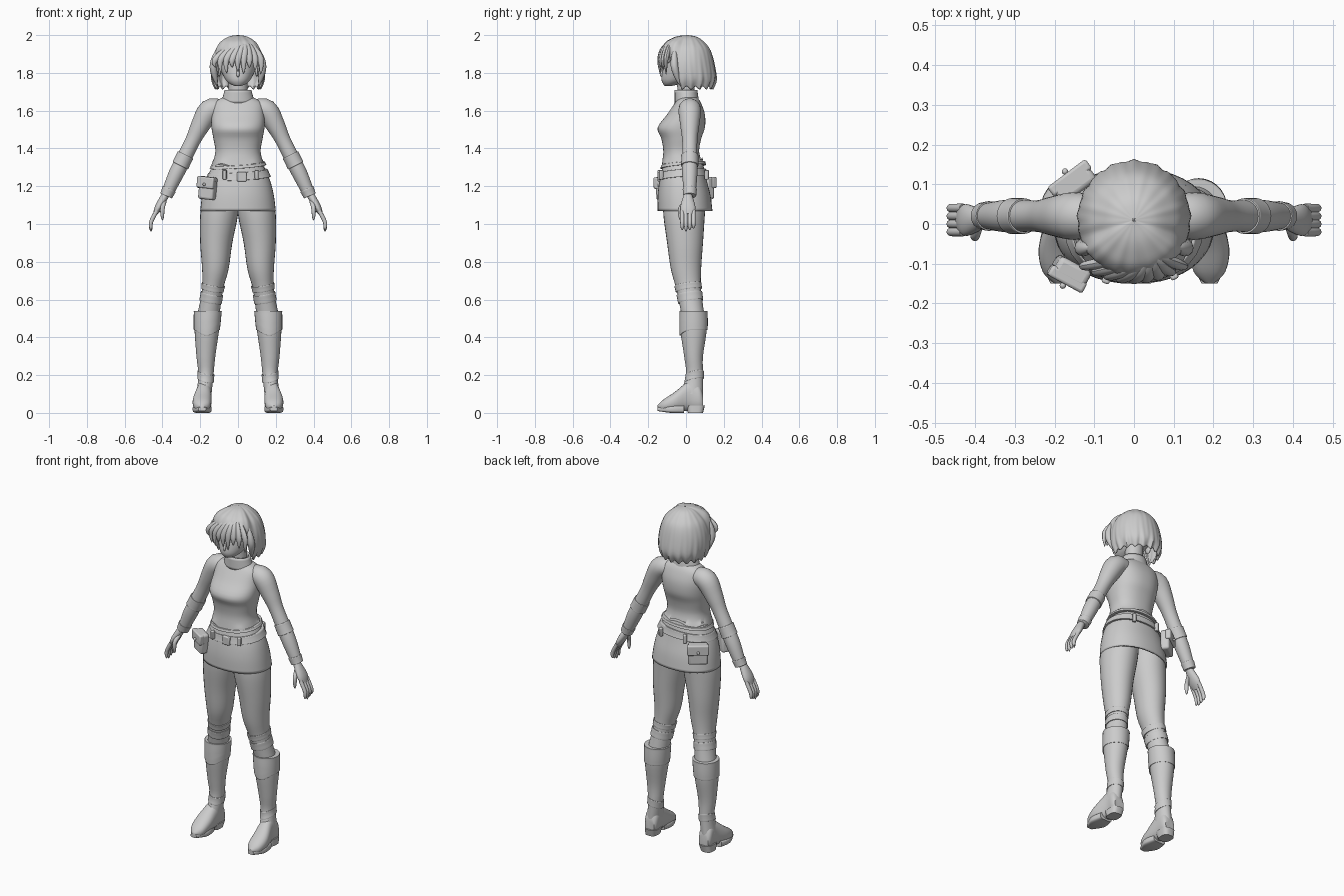
import bpy, bmesh, math
from mathutils import Vector

if "Cube" in bpy.data.objects:
    bpy.data.objects.remove(bpy.data.objects["Cube"], do_unlink=True)

grey = bpy.data.materials.new("plain grey")
grey.use_nodes = True
grey.diffuse_color = (0.6, 0.6, 0.6, 1)
grey.node_tree.nodes["Principled BSDF"].inputs["Base Color"].default_value = grey.diffuse_color


def smooth_rows(rows, steps):
    """Catmull-Rom interpolation through rows of numbers."""
    result = []
    last = len(rows) - 1
    for i in range(last):
        before, here, after, beyond = rows[max(i - 1, 0)], rows[i], rows[i + 1], rows[min(i + 2, last)]
        for step in range(steps):
            t = step / steps
            result.append([
                q + t * (r - p + t * (2 * p - 5 * q + 4 * r - s + t * (3 * (q - r) + s - p))) / 2
                for p, q, r, s in zip(before, here, after, beyond)])
    return result + [list(rows[last])]


def loft(name, rows, frame="level", side=1, sides=28, power=2, caps=True, warp=None):
    """Skin elliptical rings given as (x, y, z, radius_u, radius_v)."""
    bm = bmesh.new()
    rows = smooth_rows(rows, 4)
    last = len(rows) - 1
    rings = []
    for i, (x, y, z, radius_u, radius_v) in enumerate(rows):
        u, v = Vector((1, 0, 0)), Vector((0, 1, 0))
        if frame == "lengthwise":
            v = Vector((0, 0, 1))
        elif frame == "path":
            tangent = Vector(rows[min(i + 1, last)][:3]) - Vector(rows[max(i - 1, 0)][:3])
            u = v.cross(tangent).normalized()
            v = tangent.cross(u).normalized()
        ring = []
        for k in range(sides):
            angle = math.tau * k / sides
            c, s = math.cos(angle), math.sin(angle)
            point = Vector((x, y, z))
            point += u * radius_u * math.copysign(abs(c) ** (2 / power), c)
            point += v * radius_v * math.copysign(abs(s) ** (2 / power), s)
            if warp:
                point = warp(point, angle)
            point.x *= side
            ring.append(bm.verts.new(point))
        rings.append(ring)
    for lower, upper in zip(rings, rings[1:]):
        for k in range(sides):
            j = (k + 1) % sides
            bm.faces.new((lower[k], lower[j], upper[j], upper[k]))
    if caps:
        bm.faces.new(rings[0])
        bm.faces.new(rings[-1])
    bmesh.ops.recalc_face_normals(bm, faces=bm.faces)
    mesh = bpy.data.meshes.new(name)
    bm.to_mesh(mesh)
    bm.free()
    obj = bpy.data.objects.new(name, mesh)
    bpy.context.collection.objects.link(obj)
    dress(obj)
    return obj


def dress(obj):
    obj.data.materials.append(grey)
    bpy.ops.object.select_all(action='DESELECT')
    obj.select_set(True)
    bpy.context.view_layer.objects.active = obj
    bpy.ops.object.shade_smooth_by_angle(angle=math.radians(40))


def body(spans):
    """Rows centred on x from (z, half_width, y_front, y_back)."""
    return [(0, (front + back) / 2, z, width, (back - front) / 2) for z, width, front, back in spans]


def limb(spans):
    """Rows from (z, x_inner, x_outer, y_front, y_back)."""
    return [((inner + outer) / 2, (front + back) / 2, z, (outer - inner) / 2, (back - front) / 2)
            for z, inner, outer, front, back in spans]


def wrap(name, parent, start, stop, grow, **options):
    """Raised band around part of another loft, start and stop in eighths of a row."""
    span = smooth_rows(parent, 8)[start:stop]
    raised = [row[:3] + [row[3] + grow, row[4] + grow] for row in span]
    loft(name, [span[0]] + raised + [span[-1]], **options)


def tube(name, points, radius, flat=1, side=1, pointed=False):
    """Tapered tube for fingers and locks of hair."""
    rows = []
    for i, point in enumerate(smooth_rows(points, 3)):
        t = i / (3 * len(points) - 3)
        size = radius * (math.sin(math.pi * (.1 + .88 * t)) if pointed else 1 - .8 * t ** 5)
        rows.append((*point, size, size * flat))
    loft(name, rows, "path", side, 12)


def solid(obj, thickness):
    obj.modifiers.new("thickness", 'SOLIDIFY').thickness = thickness


def box(name, centre, size, turn=0, tilt=0):
    bpy.ops.mesh.primitive_cube_add(size=1, location=centre, rotation=(0, tilt, turn))
    obj = bpy.context.object
    obj.name = name
    obj.scale = size
    bpy.ops.object.transform_apply(location=False, rotation=False, scale=True)
    bevel = obj.modifiers.new("rounded", 'BEVEL')
    bevel.width, bevel.segments = min(size) / 4, 3
    dress(obj)


def ball(name, centre, size):
    bpy.ops.mesh.primitive_uv_sphere_add(segments=24, ring_count=14, location=centre)
    obj = bpy.context.object
    obj.name = name
    obj.scale = size
    dress(obj)


# Shirt with a zigzag hem, neck and standing collar
def hem(point, angle):
    if point.z < 1.34:
        point.z += .01 * math.sin(angle * 5) + .02 * max(0, math.sin(angle))
    return point


loft("shirt", body([(1.31, .14, -.13, .09), (1.38, .12, -.12, .07), (1.45, .13, -.13, .08), (1.51, .14, -.15, .1),
                    (1.58, .14, -.1, .1), (1.64, .13, -.06, .08), (1.67, .08, -.04, .06)]),
     power=2.3, sides=60, warp=hem)
loft("neck", body([(1.6, .05, -.04, .04), (1.8, .05, -.05, .05)]))
solid(loft("collar", body([(1.64, .09, -.06, .07), (1.71, .07, -.06, .06)]), caps=False), .01)

# Head and face
loft("head", body([(1.73, .01, -.11, -.08), (1.74, .04, -.12, -.04), (1.77, .07, -.13, .03),
                   (1.84, .1, -.12, .1), (1.91, .1, -.11, .11), (1.96, .06, -.06, .07)]))
tube("nose", [(0, -.12, 1.82), (0, -.13, 1.79), (0, -.12, 1.78)], .008)


# Bob hair, raised over the face and grooved into strands
def bob(point, angle):
    front = max(0, min(1, -3.3 * math.sin(angle) - 1))
    front = front * front * (3 - 2 * front)
    drop = 2 - point.z
    strand = math.sin(angle * 17)
    groove = 1 + drop * (.05 * strand + .04 * math.sin(angle * 29))
    return Vector((point.x * groove, point.y * groove, 2 - drop * (1 - front / 2 + .03 * strand)))


hair = loft("bob_hair", body([(2, 0, .01, .01), (1.99, .05, -.04, .06), (1.96, .09, -.08, .1), (1.92, .12, -.11, .13),
                              (1.85, .14, -.13, .15), (1.77, .14, -.13, .16), (1.72, .12, -.11, .14)]),
            sides=120, caps=False, warp=bob)
solid(hair, .01)
for i in range(9):
    x = .03 * (i - 4)
    y = -.14 * math.cos(x * 6)
    tube("fringe_lock_%d" % i, [(.04, -.07, 1.97), (.02 + x / 2, y * .85, 1.93), (x, y, 1.87),
                                (x, y, 1.81 + .02 * math.cos(i * 2))], .02, .7, pointed=True)

# Skirt, sash and belt
skirt_rows = body([(1.07, .2, -.15, .14), (1.15, .19, -.15, .13), (1.23, .17, -.14, .11), (1.32, .13, -.12, .09)])
solid(loft("skirt", skirt_rows, sides=40, power=2.2, caps=False), .01)


def slant(point, angle):
    return point + Vector((0, 0, .01 * (math.cos(angle) + math.sin(angle))))


wrap("belt", skirt_rows, 17, 21, .008, power=2.2, warp=slant)
wrap("sash", skirt_rows, 22, 25, .012, power=2.2, warp=slant)
box("buckle", (.02, -.14, 1.25), (.05, .02, .05))
for i, (x, y) in enumerate(((-.07, -.14), (.1, -.13), (.09, .11), (-.07, .11))):
    box("belt_loop_%d" % i, (x, y, 1.26), (.02, .02, .05), -5 * x * y / abs(y))


# Hip pouches, each with a flap and stud
def pouch(name, centre, turn, width, tilt):
    outward = Vector((math.sin(turn), -math.cos(turn), 0))
    up = Vector((0, 0, 1))
    centre = Vector(centre)
    box(name, centre, (width, .05, .12), turn, tilt)
    box(name + "_flap", centre + outward * .02 + up * .03, (width + .01, .03, .06), turn, tilt)
    ball(name + "_stud", centre + outward * .04 + up * .02, (.008, .008, .008))


pouch("front_pouch", (-.16, -.12, 1.19), -.5, .09, .1)
pouch("back_pouch", (-.15, .1, 1.19), -2.5, .11, 0)


# The boot cuff dips at its front
def dip(point, angle):
    if point.z < .48:
        point.z -= .03 * max(0, -math.sin(angle)) ** 3
    return point


arm_rows = [(x, .02, z, radius, radius) for x, z, radius in (
    (.09, 1.61, .05), (.15, 1.6, .06), (.2, 1.52, .05), (.24, 1.44, .04), (.29, 1.34, .04),
    (.33, 1.26, .04), (.38, 1.15, .03))]
leg_rows = limb([(1.15, 0, .18, -.12, .11), (1.05, 0, .2, -.12, .1), (.9, .03, .2, -.1, .09),
                 (.76, .05, .19, -.08, .08), (.65, .08, .19, -.05, .08), (.5, .1, .22, -.02, .1)])
boot_rows = limb([(.54, .09, .23, -.03, .11), (.44, .1, .23, -.03, .11), (.3, .12, .22, -.01, .09),
                  (.2, .13, .21, 0, .09), (.1, .14, .22, -.03, .09)])
foot_rows = [(.18, .09, .06, .03, .04), (.18, .07, .08, .04, .07), (.18, .02, .09, .04, .08),
             (.19, -.06, .06, .05, .05), (.19, -.12, .04, .04, .03), (.19, -.15, .03, .01, .01)]

for side, word in ((1, "left_"), (-1, "right_")):
    # Side hair and ear
    tube(word + "side_lock", [(.11, -.06, 1.92), (.13, -.06, 1.83), (.11, -.03, 1.73)], .02, side=side, pointed=True)
    ball(word + "ear", (side * .1, 0, 1.81), (.01, .02, .03))

    # Arm with elbow and wrist bands
    loft(word + "arm", arm_rows, "path", side)
    wrap(word + "elbow_band", arm_rows, 30, 36, .005, frame="path", side=side)
    wrap(word + "wrist_band", arm_rows, 45, 49, .004, frame="path", side=side)

    # Hand
    loft(word + "palm", [(.38, .01, 1.16, .02, .02), (.42, .01, 1.09, .02, .04), (.44, .01, 1.05, .01, .03)],
         "path", side)
    for i, finger in enumerate(("index", "middle", "ring", "little")):
        y = .02 * (i - 1)
        tip = .96 + .008 * abs(i - 1)
        tube(word + finger + "_finger", [(.43, y, 1.07), (.46, y, 1.01), (.46, y, tip)], .011, side=side)
    tube(word + "thumb", [(.39, 0, 1.12), (.4, -.03, 1.08), (.4, -.03, 1.02)], .012, side=side)

    # Leg with knee folds
    loft(word + "leg", leg_rows, side=side)
    for i in (30, 33):
        wrap(word + "knee_fold_%d" % i, leg_rows, i, i + 3, .004, side=side, warp=slant)

    # Boot
    loft(word + "boot_shaft", boot_rows, side=side)
    wrap(word + "boot_cuff", boot_rows, 0, 9, .004, side=side, warp=dip)
    wrap(word + "ankle_fold", boot_rows, 23, 27, .004, side=side, warp=slant)
    loft(word + "foot", foot_rows, "lengthwise", side, power=2.3)
    loft(word + "sole", [(.19, -.01, .02, .04, .02), (.19, -.08, .02, .05, .02), (.19, -.15, .02, .02, .01)],
         "lengthwise", side, power=4)
    loft(word + "heel", limb([(0, .15, .22, .01, .09), (.04, .14, .22, 0, .1)]), side=side, power=3)
